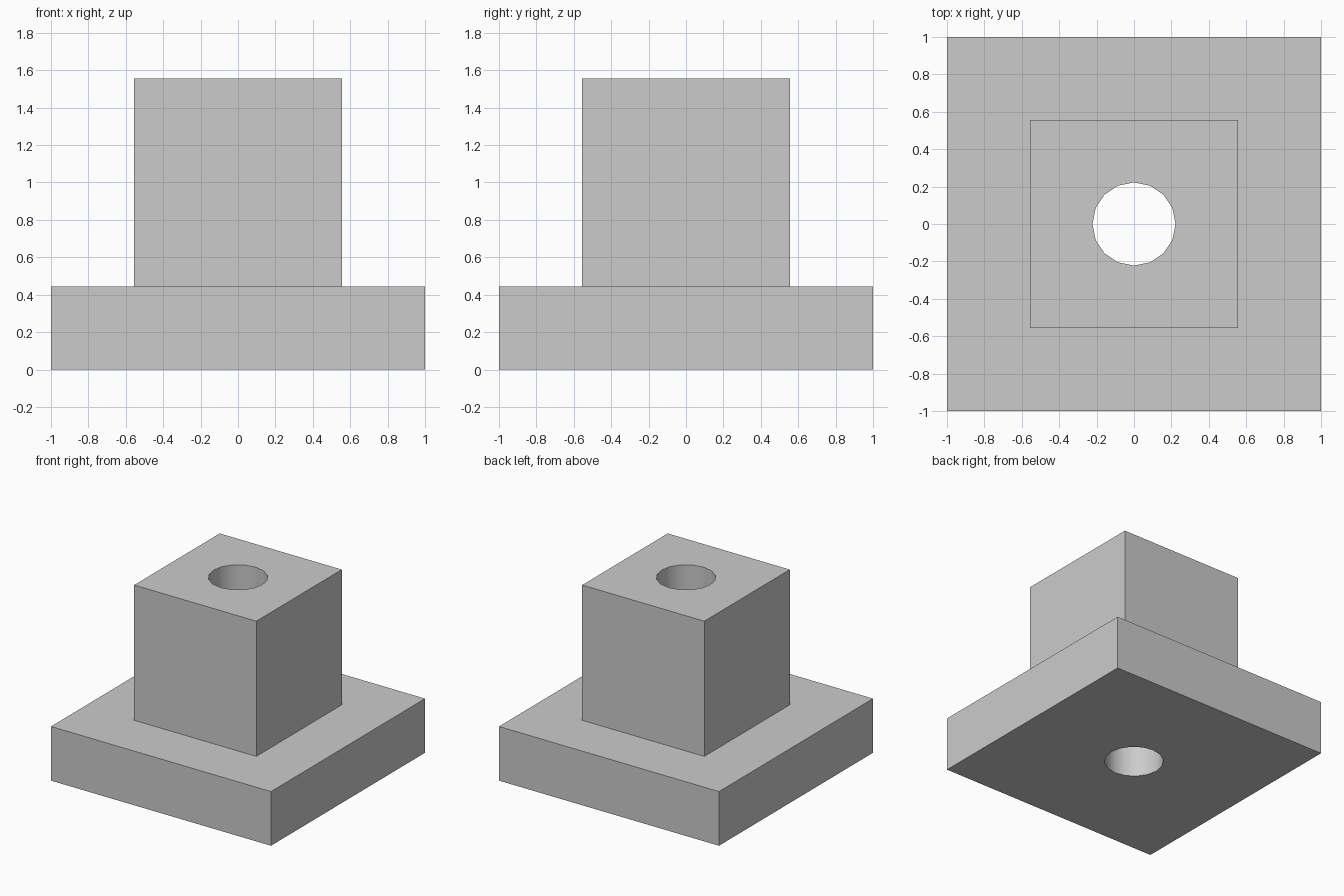
import bpy, bmesh, math

default = bpy.data.objects.get("Cube")
if default:
    bpy.data.objects.remove(default, do_unlink=True)

BASE_HALF, BASE_TOP = 1.0, 0.445
TOWER_HALF, TOWER_TOP = 0.555, 1.556
HOLE_RADIUS, HOLE_SIDES = 0.222, 16

# Single grey finish
grey = bpy.data.materials.new("light_grey")
grey.use_nodes = True
colour = (0.6, 0.6, 0.6, 1)
grey.diffuse_color = colour
grey.node_tree.nodes["Principled BSDF"].inputs["Base Color"].default_value = colour


def ring(bm, radius, sides, z, turn=0.0):
    """Closed regular loop of edges around the z axis."""
    angles = [turn + math.tau * i / sides for i in range(sides)]
    verts = [bm.verts.new((radius * math.cos(a), radius * math.sin(a), z)) for a in angles]
    return verts, [bm.edges.new((verts[i - 1], verts[i])) for i in range(sides)]


def square(bm, half, z):
    return ring(bm, half * math.sqrt(2), 4, z, math.pi / 4)


bm = bmesh.new()

# Outer walls: square base, shoulder and square tower
outline = [square(bm, half, z) for half, z in (
    (BASE_HALF, 0), (BASE_HALF, BASE_TOP), (TOWER_HALF, BASE_TOP), (TOWER_HALF, TOWER_TOP))]
for lower, upper in zip(outline, outline[1:]):
    bmesh.ops.bridge_loops(bm, edges=lower[1] + upper[1])

# Round bore right through the block
bore = [ring(bm, HOLE_RADIUS, HOLE_SIDES, z) for z in (0, TOWER_TOP)]
bmesh.ops.bridge_loops(bm, edges=bore[0][1] + bore[1][1])

# Flat underside and top, each with the bore opening
for rim, hole, direction in ((outline[0], bore[0], -1), (outline[-1], bore[1], 1)):
    bmesh.ops.triangle_fill(bm, edges=rim[1] + hole[1], use_beauty=True,
                            normal=(0, 0, direction))

bmesh.ops.recalc_face_normals(bm, faces=bm.faces)
mesh = bpy.data.meshes.new("stepped_block")
bm.to_mesh(mesh)
bm.free()
mesh.materials.append(grey)

block = bpy.data.objects.new("stepped_block", mesh)
bpy.context.collection.objects.link(block)

# Smooth bore, crisp corners
bpy.ops.object.select_all(action="DESELECT")
block.select_set(True)
bpy.context.view_layer.objects.active = block
bpy.ops.object.shade_smooth_by_angle(angle=math.radians(30))
